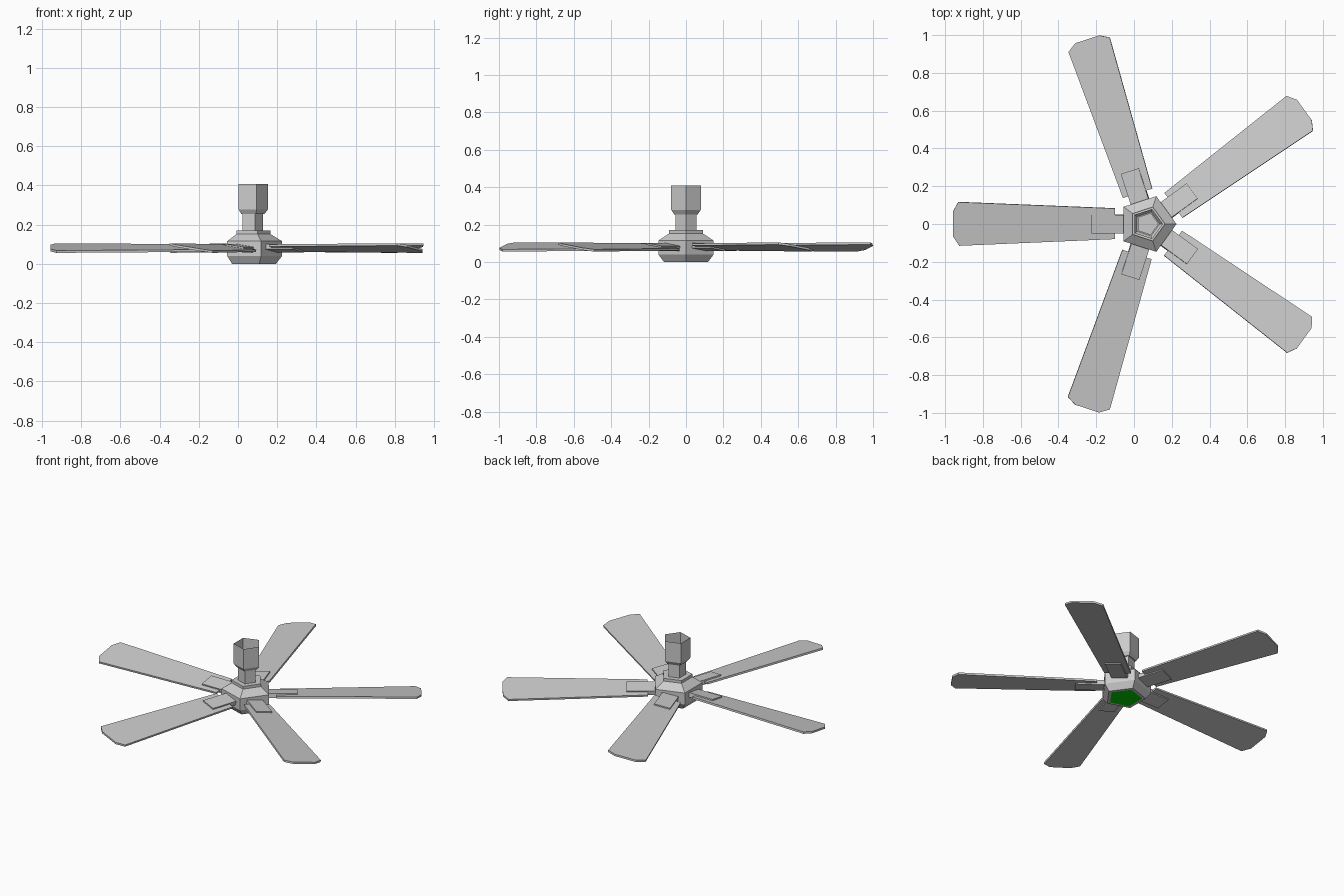
import bpy, bmesh
from math import cos, sin, tau, radians
from mathutils import Matrix

if "Cube" in bpy.data.objects:
    bpy.data.objects.remove(bpy.data.objects["Cube"])

CENTRE_X = 0.07
SIDES = 5
PITCH = -0.16


def material(name, colour):
    mat = bpy.data.materials.new(name)
    mat.use_nodes = True
    mat.diffuse_color = colour
    mat.node_tree.nodes["Principled BSDF"].inputs["Base Color"].default_value = colour
    return mat


GREY = material("light grey", (0.6, 0.6, 0.6, 1))
GREEN = material("green lens", (0.0, 0.6, 0.0, 1))


def add_object(name, bm, mats):
    mesh = bpy.data.meshes.new(name)
    bm.to_mesh(mesh)
    bm.free()
    for mat in mats:
        mesh.materials.append(mat)
    obj = bpy.data.objects.new(name, mesh)
    bpy.context.collection.objects.link(obj)
    return obj


def pentagon_lathe(name, profile, mats, cap_bottom=False, cap_top=False):
    """Stack five-sided rings given as (radius, height)."""
    bm = bmesh.new()
    rings = [[bm.verts.new((CENTRE_X + r * cos(tau * i / SIDES),
                            r * sin(tau * i / SIDES), z)) for i in range(SIDES)]
             for r, z in profile]
    for low, high in zip(rings, rings[1:]):
        for i in range(SIDES):
            j = (i + 1) % SIDES
            bm.faces.new((low[i], low[j], high[j], high[i]))
    if cap_bottom:
        lens = bm.faces.new(rings[0][::-1])
        lens.material_index = len(mats) - 1
    if cap_top:
        bm.faces.new(rings[-1])
    return add_object(name, bm, mats)


def slab(name, outline, thickness, matrix):
    """Extrude a flat outline about its middle plane, then place it."""
    bm = bmesh.new()
    low = [bm.verts.new((x, y, -thickness / 2)) for x, y in outline]
    high = [bm.verts.new((x, y, thickness / 2)) for x, y in outline]
    bm.faces.new(low[::-1])
    bm.faces.new(high)
    for i in range(len(outline)):
        j = (i + 1) % len(outline)
        bm.faces.new((low[i], low[j], high[j], high[i]))
    bm.transform(matrix)
    return add_object(name, bm, [GREY])


# Motor hub, with the lens as its bottom face
pentagon_lathe("motor_hub", [(0.103, 0), (0.124, 0), (0.155, 0.04), (0.155, 0.115),
                             (0.095, 0.152), (0.095, 0.17)],
               [GREY, GREEN], cap_bottom=True, cap_top=True)

# Neck and ceiling canopy, open at the top
pentagon_lathe("neck_and_canopy", [(0.058, 0.17), (0.058, 0.255), (0.066, 0.255),
                                   (0.083, 0.278), (0.083, 0.408)], [GREY])

# Pitched blades and their brackets, one on each flat side of the hub
BLADE = [(0.17, -0.084), (1.0, -0.118), (1.028, -0.068),
         (1.028, 0.066), (0.995, 0.116), (0.17, 0.08)]
BRACKET = [(0.11, -0.05), (0.295, -0.05), (0.295, 0.05), (0.11, 0.05)]
for n in range(SIDES):
    place = (Matrix.Translation((CENTRE_X, 0, 0.08))
             @ Matrix.Rotation(radians(36) + tau * n / SIDES, 4, "Z")
             @ Matrix.Rotation(PITCH, 4, "X"))
    slab(f"blade_{n + 1}", BLADE, 0.012, place)
    slab(f"blade_bracket_{n + 1}", BRACKET, 0.028, place)
